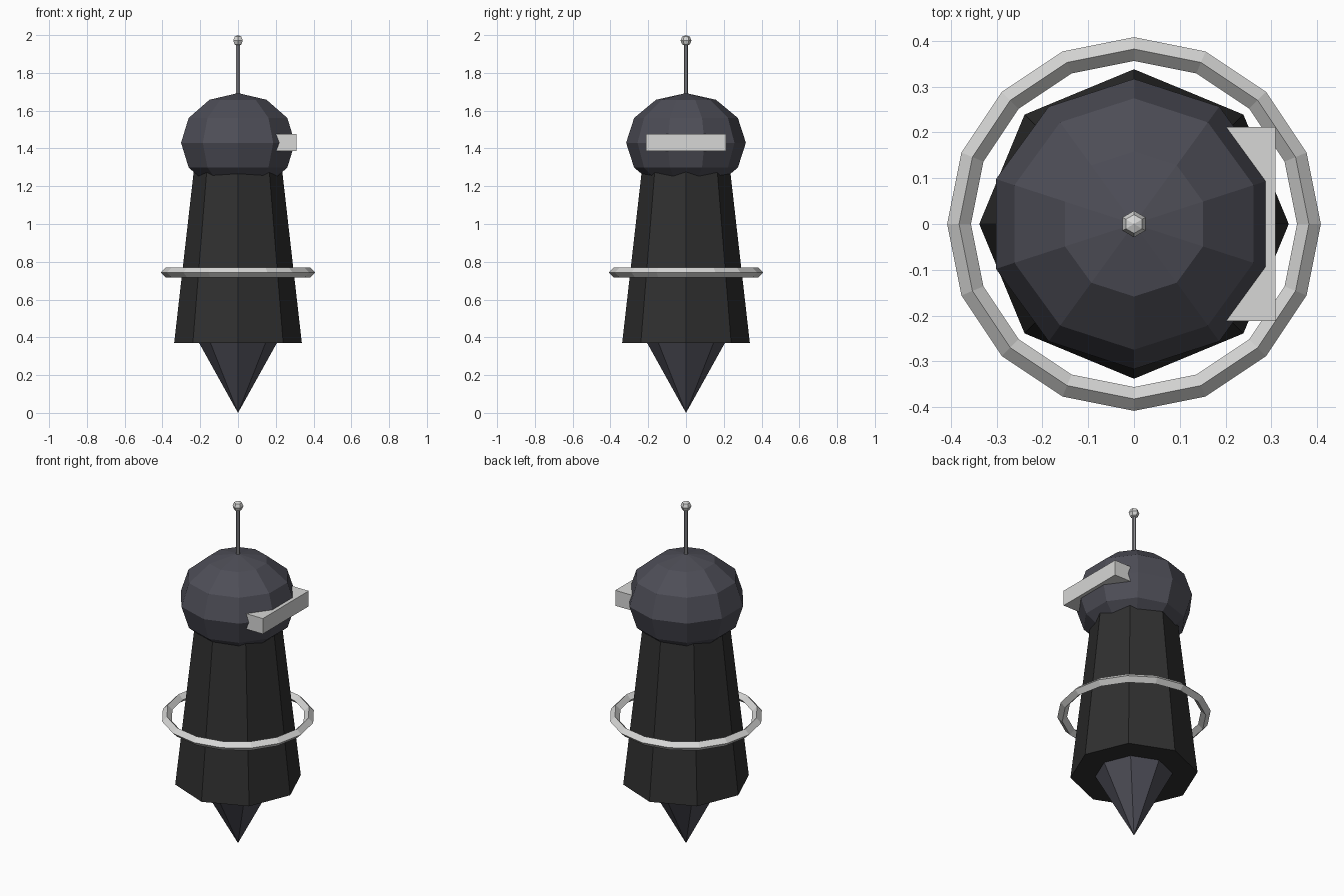
import bpy
import math

if "Cube" in bpy.data.objects:
    bpy.data.objects.remove(bpy.data.objects["Cube"])


def material(name, rgb):
    m = bpy.data.materials.new(name)
    m.diffuse_color = (*rgb, 1)
    m.use_nodes = True
    m.node_tree.nodes["Principled BSDF"].inputs["Base Color"].default_value = m.diffuse_color
    return m


BLACK = material("matte black", (0.029, 0.029, 0.029))
SLATE = material("dark slate", (0.075, 0.075, 0.095))
SILVER = material("light silver", (0.68, 0.68, 0.67))
STEEL = material("mid steel", (0.27, 0.27, 0.29))


def finish(name, mat, scale=(1, 1, 1)):
    ob = bpy.context.object
    ob.name = name
    ob.scale = scale
    ob.data.materials.append(mat)
    return ob


def frustum(name, mat, sides, r_low, r_high, z_low, z_high):
    bpy.ops.mesh.primitive_cone_add(
        vertices=sides, radius1=r_low, radius2=r_high, depth=z_high - z_low,
        location=(0, 0, (z_low + z_high) / 2))
    return finish(name, mat)


def ball(name, mat, segments, rings, radius, height, z):
    bpy.ops.mesh.primitive_uv_sphere_add(
        segments=segments, ring_count=rings, radius=1, location=(0, 0, z))
    return finish(name, mat, (radius, radius, height))


# Tapered eight-sided body with a pointed tip underneath
frustum("body", BLACK, 8, 0.338, 0.233, 0.37, 1.29)
frustum("lower_tip", SLATE, 8, 0.0, 0.207, 0.0, 0.372)

# Flattened faceted head
ball("head", SLATE, 10, 6, 0.317, 0.263, 1.43)

# Visor bar set into the right side of the head
bpy.ops.mesh.primitive_cube_add(size=1, location=(0.239, 0, 1.431))
finish("visor", SILVER, (0.14, 0.424, 0.09))

# Floating ring with a diamond cross-section
bpy.ops.mesh.primitive_torus_add(
    major_segments=16, minor_segments=4, major_radius=0.382,
    minor_radius=0.026, location=(0, 0, 0.743))
finish("ring", SILVER)

# Antenna and its bead
frustum("antenna_rod", STEEL, 6, 0.011, 0.011, 1.66, 1.965)
ball("antenna_bead", SILVER, 6, 4, 0.029, 0.029, 1.971)
